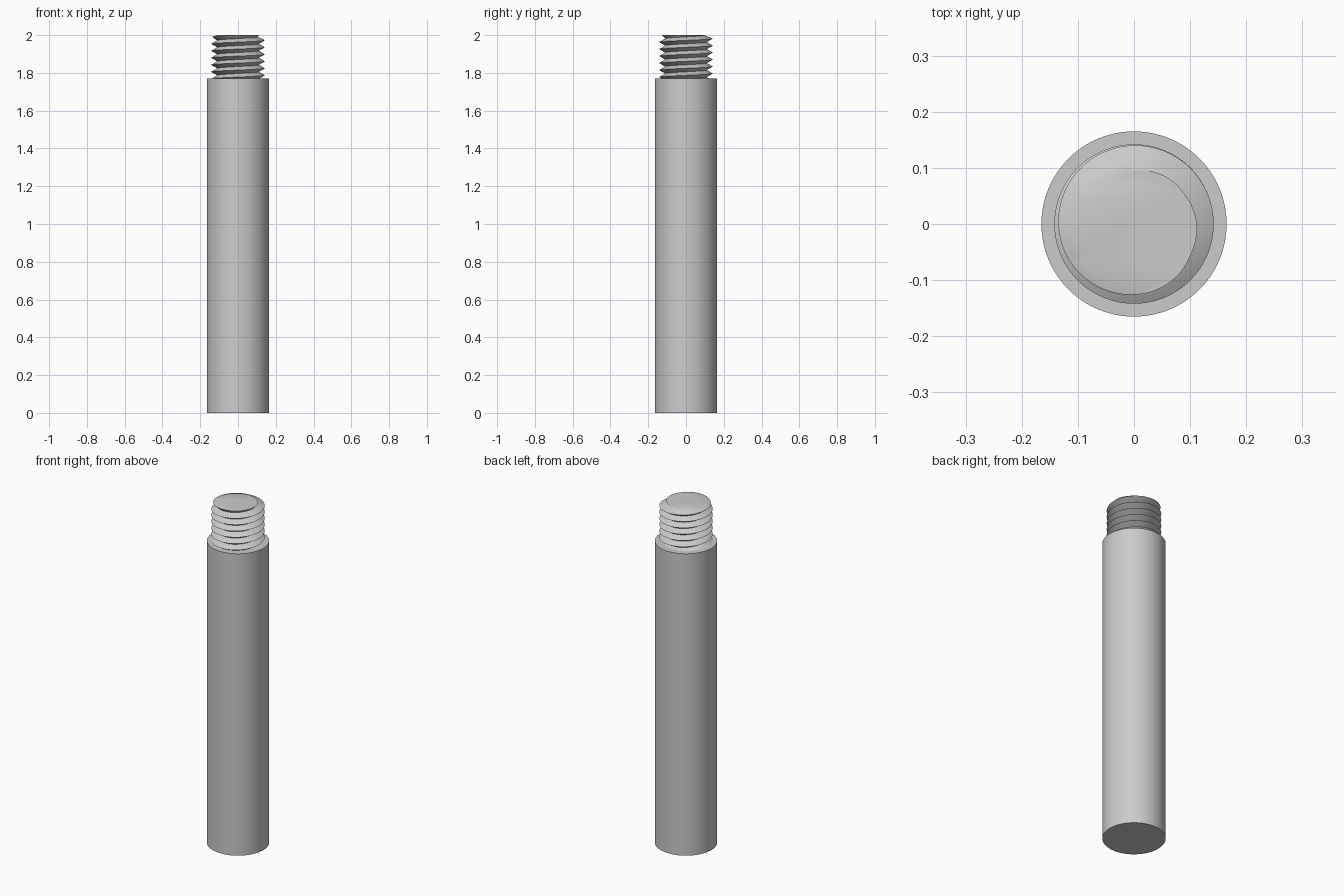
import bpy, bmesh
from math import sin, cos, tau, radians

cube = bpy.data.objects.get("Cube")
if cube:
    bpy.data.objects.remove(cube)

HEIGHT, SHOULDER = 2.0, 1.77
ROD_R, CREST_R, ROOT_R = 0.165, 0.142, 0.11
PITCH, SEGMENTS, ROWS = 0.037, 96, 6

steel = bpy.data.materials.new("grey steel")
steel.use_nodes = True
steel.diffuse_color = (0.6, 0.6, 0.6, 1)
steel.node_tree.nodes["Principled BSDF"].inputs["Base Color"].default_value = steel.diffuse_color


def finish(name, bm):
    """Turn a bmesh into a smooth object with crisp edges."""
    bmesh.ops.recalc_face_normals(bm, faces=bm.faces)
    mesh = bpy.data.meshes.new(name)
    bm.to_mesh(mesh)
    bm.free()
    mesh.materials.append(steel)
    obj = bpy.data.objects.new(name, mesh)
    bpy.context.collection.objects.link(obj)
    bpy.ops.object.select_all(action='DESELECT')
    obj.select_set(True)
    bpy.context.view_layer.objects.active = obj
    bpy.ops.object.shade_smooth_by_angle(angle=radians(35))


# Plain cylindrical rod
bm = bmesh.new()
bmesh.ops.create_cone(bm, cap_ends=True, segments=SEGMENTS,
                      radius1=ROD_R, radius2=ROD_R, depth=SHOULDER)
bmesh.ops.translate(bm, verts=bm.verts, vec=(0, 0, SHOULDER / 2))
finish("rod", bm)


def thread_radius(phase, z):
    """V-shaped thread profile that narrows at the tip."""
    wave = abs(2 * (phase % 1) - 1)
    below_tip = max(0, HEIGHT - z) / (0.75 * PITCH)
    return ROOT_R + (CREST_R - ROOT_R) * wave - 0.016 * max(0, 1 - below_tip) ** 2


# Right-handed thread: one helical strip whose crest meets the tip at the front
bm = bmesh.new()
turns = 9
columns = []
for j in range(SEGMENTS + 1):
    angle = tau * j / SEGMENTS
    column = []
    for k in range(turns * ROWS + 1):
        phase = k / ROWS
        z = HEIGHT + PITCH * (phase - turns + 1 + j / SEGMENTS - 0.75)
        r = thread_radius(phase, z)
        column.append(bm.verts.new((r * cos(angle), r * sin(angle), z)))
    columns.append(column)
for a, b in zip(columns, columns[1:]):
    for k in range(turns * ROWS):
        bm.faces.new((a[k], b[k], b[k + 1], a[k + 1]))
bmesh.ops.remove_doubles(bm, verts=bm.verts, dist=1e-5)

# Trim flat at the tip and just inside the rod, then cap both ends
for height, up in ((HEIGHT, 1), (SHOULDER - 0.005, -1)):
    cut = bmesh.ops.bisect_plane(bm, geom=bm.verts[:] + bm.edges[:] + bm.faces[:],
                                 plane_co=(0, 0, height), plane_no=(0, 0, up),
                                 clear_outer=True)
    rim = [e for e in cut["geom_cut"] if isinstance(e, bmesh.types.BMEdge)]
    bmesh.ops.contextual_create(bm, geom=rim)
finish("threaded_stud", bm)
